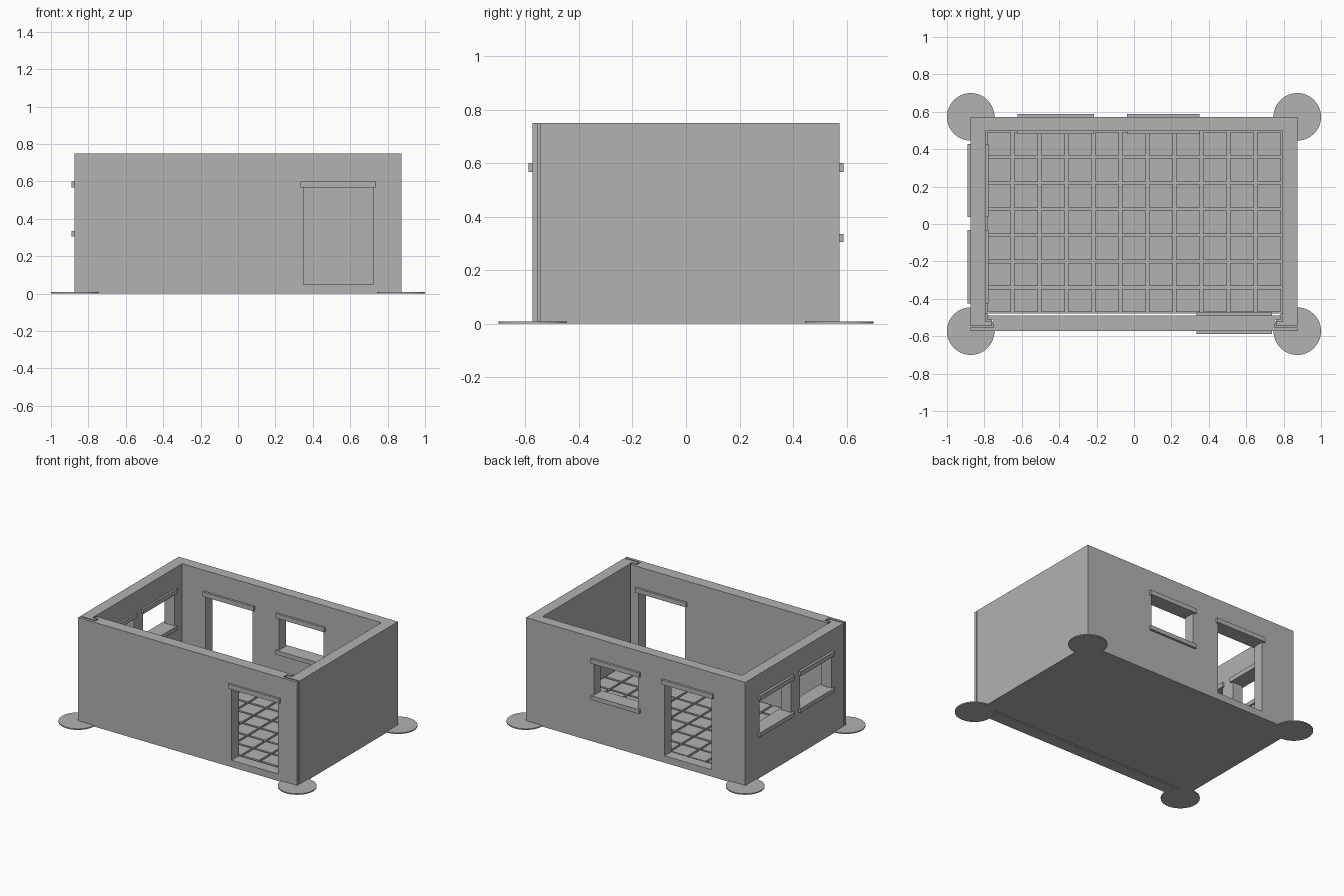
import bpy, bmesh
from mathutils import Matrix

cube = bpy.data.objects.get("Cube")
if cube:
    bpy.data.objects.remove(cube, do_unlink=True)

GREY = (0.445, 0.445, 0.445, 1)
grey = bpy.data.materials.new("plain grey")
grey.use_nodes = True
grey.diffuse_color = GREY
grey.node_tree.nodes["Principled BSDF"].inputs["Base Color"].default_value = GREY


def finish(name, bm):
    bmesh.ops.recalc_face_normals(bm, faces=bm.faces[:])
    mesh = bpy.data.meshes.new(name)
    bm.to_mesh(mesh)
    bm.free()
    mesh.materials.append(grey)
    ob = bpy.data.objects.new(name, mesh)
    bpy.context.collection.objects.link(ob)
    return ob


def add_box(bm, x, y, z):
    size = Matrix.Diagonal((x[1] - x[0], y[1] - y[0], z[1] - z[0], 1))
    centre = Matrix.Translation((sum(x) / 2, sum(y) / 2, sum(z) / 2))
    bmesh.ops.create_cube(bm, size=1, matrix=centre @ size)


def box(name, x, y, z):
    bm = bmesh.new()
    add_box(bm, x, y, z)
    return finish(name, bm)


def prism(name, half_outline, height):
    """Extrude a plan outline, mirrored across x = 0."""
    outline = half_outline + [(-x, y) for x, y in reversed(half_outline)]
    bm = bmesh.new()
    face = bm.faces.new([bm.verts.new((x, y, 0)) for x, y in outline])
    top = bmesh.ops.extrude_face_region(bm, geom=[face])["geom"]
    bmesh.ops.translate(bm, vec=(0, 0, height),
                        verts=[v for v in top if isinstance(v, bmesh.types.BMVert)])
    return finish(name, bm)


def cut(target, x, y, z):
    cutter = box("cutter", x, y, z)
    cutter.hide_render = True
    mod = target.modifiers.new("cut", 'BOOLEAN')
    mod.operation, mod.solver, mod.object = 'DIFFERENCE', 'EXACT', cutter
    bpy.context.view_layer.objects.active = target
    bpy.ops.object.modifier_apply(modifier=mod.name)
    bpy.data.objects.remove(cutter, do_unlink=True)


W, D, H = 0.873, 0.573, 0.75      # half width, half depth, wall height
IN_X, IN_Y = 0.794, 0.497         # inner wall faces
FRONT_IN = -0.478
FLOOR, BASE = 0.05, 0.036

# Room shell with hooked feet at the front ends of the side walls
shell = prism("room_shell", [(-W, D), (-W, -0.545), (-0.76, -0.545), (-0.76, -0.52),
                             (-IN_X, -0.52), (-IN_X, FRONT_IN)], H)
cut(shell, (-IN_X + 0.001, IN_X - 0.001), (-0.5, IN_Y), (BASE, 1))

# Separate front panel that slots into the hooks
panel = prism("front_panel", [(-W, -D), (-W, -0.554), (-0.75, -0.554), (-0.75, -0.511),
                              (-0.785, -0.511), (-0.785, -0.489)], H)

# Openings with lintels, and sills under the windows
LINTEL, SILL = (0.567, 0.6), (0.305, 0.335)
LIP = 0.017
FRONT, BACK, SIDE = (-0.588, -0.474), (IN_Y - 0.015, 0.589), (-0.89, -0.779)


def opening(name, target, span, depth, along_x, door):
    def place(s, z):
        return (s, depth, z) if along_x else (depth, s, z)
    inner = (span[0] + LIP, span[1] - LIP)
    cut(target, *place(inner, (FLOOR if door else 0.32, 0.58)))
    box(name + "_lintel", *place(span, LINTEL))
    if not door:
        box(name + "_sill", *place(span, SILL))


opening("front_door", panel, (0.333, 0.738), FRONT, True, True)
opening("back_door", shell, (-0.622, -0.214), BACK, True, True)
opening("back_window", shell, (-0.037, 0.349), BACK, True, False)
opening("side_window_rear", shell, (0.037, 0.428), SIDE, False, False)
opening("side_window_front", shell, (-0.424, -0.033), SIDE, False, False)

# Floor tiles standing proud of the base, leaving grooves between them
NX, NY, GROOVE = 11, 7, 0.008
px, py = 2 * IN_X / NX, (IN_Y - FRONT_IN) / NY
bm = bmesh.new()
for i in range(NX):
    for j in range(NY):
        x, y = -IN_X + i * px, FRONT_IN + j * py
        add_box(bm, (x + GROOVE, x + px - GROOVE), (y + GROOVE, y + py - GROOVE),
                (BASE - 0.01, FLOOR))
finish("floor_tiles", bm)

# Thin round pads under the four corners
for sx, side in ((-1, "right"), (1, "left")):
    for sy, end in ((-1, "front"), (1, "back")):
        bm = bmesh.new()
        bmesh.ops.create_cone(bm, cap_ends=True, segments=48, radius1=0.127, radius2=0.127,
                              depth=0.008, matrix=Matrix.Translation((sx * W, sy * D, 0.004)))
        finish(f"corner_pad_{end}_{side}", bm)
